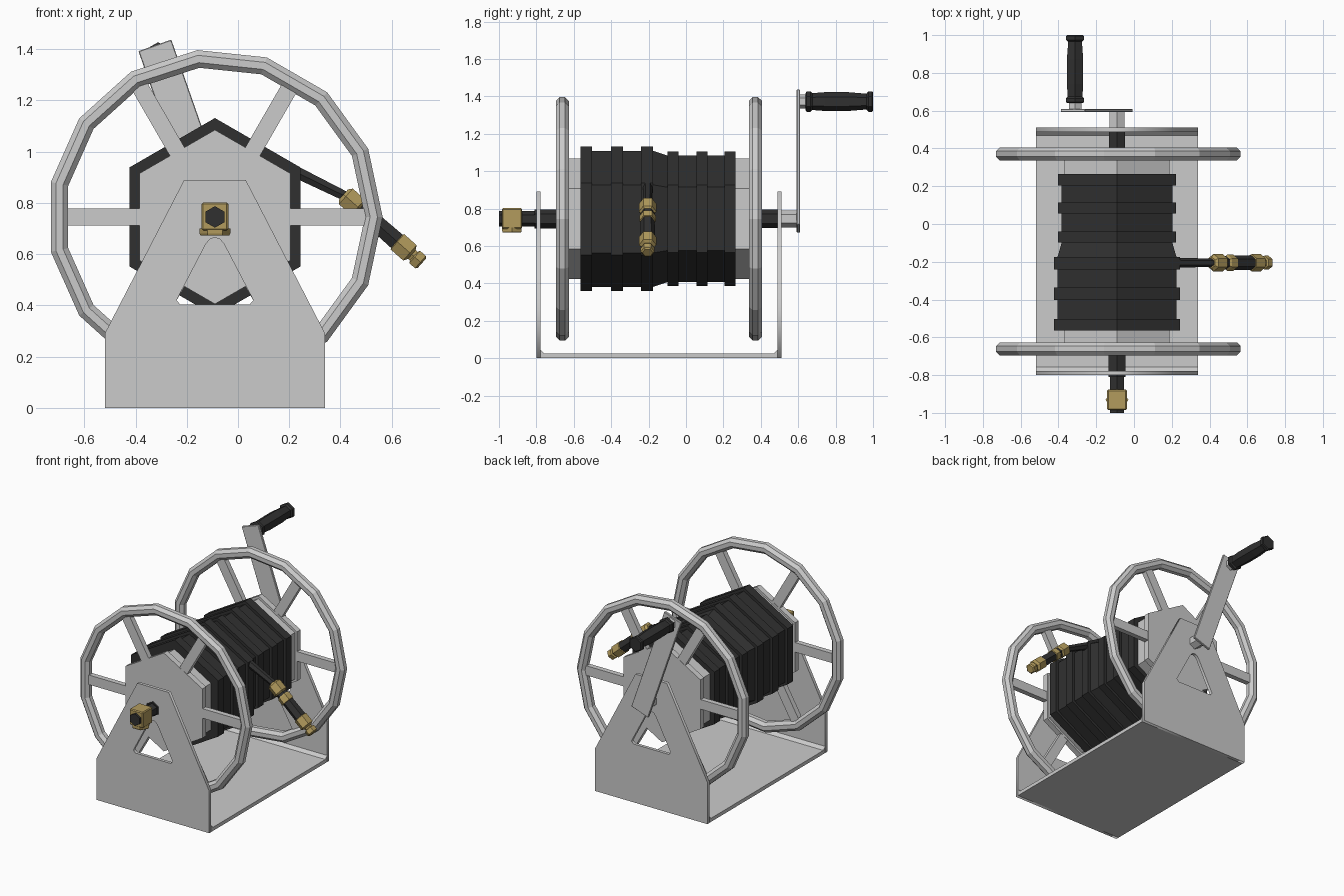
import bpy, bmesh, math
from mathutils import Vector, Matrix

if "Cube" in bpy.data.objects:
    bpy.data.objects.remove(bpy.data.objects["Cube"])

AX, AZ = -0.09, 0.745          # reel axis (runs along y)
X, Y, Z = Vector((1, 0, 0)), Vector((0, 1, 0)), Vector((0, 0, 1))


def material(name, col):
    m = bpy.data.materials.new(name)
    m.diffuse_color = (*col, 1)
    m.use_nodes = True
    m.node_tree.nodes["Principled BSDF"].inputs["Base Color"].default_value = m.diffuse_color
    return m


RUBBER = material("black_rubber", (0.03, 0.03, 0.03))
BRASS = material("brass", (0.45, 0.33, 0.11))


def finish(name, bm, mat=None):
    bmesh.ops.recalc_face_normals(bm, faces=bm.faces)
    me = bpy.data.meshes.new(name)
    bm.to_mesh(me)
    bm.free()
    ob = bpy.data.objects.new(name, me)
    bpy.context.collection.objects.link(ob)
    if mat:
        me.materials.append(mat)
    return ob


def lathe(name, profile, sides=6, mat=None, origin=(AX, 0, AZ), axis=Y, up=Z, closed=False):
    """Revolve (distance, radius) pairs about an axis; 'up' points at the first corner."""
    bm = bmesh.new()
    o, a = Vector(origin), Vector(axis).normalized()
    u = (up - a * up.dot(a)).normalized()
    v = a.cross(u)
    rings = []
    for d, r in profile:
        angs = [2 * math.pi * i / sides for i in range(sides)]
        rings.append([bm.verts.new(o + a * d + (u * math.cos(t) + v * math.sin(t)) * r) for t in angs])
    pairs = list(zip(rings, rings[1:]))
    if closed:
        pairs.append((rings[-1], rings[0]))
    for p, q in pairs:
        for i in range(sides):
            j = (i + 1) % sides
            bm.faces.new((p[i], p[j], q[j], q[i]))
    if not closed:
        bm.faces.new(rings[0])
        bm.faces.new(rings[-1])
    return finish(name, bm, mat)


def box(name, size, matrix, mat=None, bevel=0):
    bm = bmesh.new()
    bmesh.ops.create_cube(bm, size=1, matrix=matrix @ Matrix.Diagonal((*size, 1)))
    if bevel:
        bmesh.ops.bevel(bm, geom=bm.edges[:], offset=bevel, segments=1, affect='EDGES')
    return finish(name, bm, mat)


def plate(name, loops, y, thick):
    """Flat upright plate with holes from xz outlines."""
    cu = bpy.data.curves.new(name, 'CURVE')
    cu.dimensions, cu.fill_mode, cu.extrude = '2D', 'BOTH', thick / 2
    for pts in loops:
        s = cu.splines.new('POLY')
        s.points.add(len(pts) - 1)
        for p, (x, z) in zip(s.points, pts):
            p.co = (x, z, 0, 1)
        s.use_cyclic_u = True
    ob = bpy.data.objects.new(name, cu)
    bpy.context.collection.objects.link(ob)
    ob.location.y = y
    ob.rotation_euler.x = math.pi / 2
    bpy.ops.object.select_all(action='DESELECT')
    ob.select_set(True)
    bpy.context.view_layer.objects.active = ob
    bpy.ops.object.convert(target='MESH')


# Frame: two side plates with a rounded triangular window, joined by a base
half_outline = [(0.43, 0), (0.43, 0.29), (0.12, 0.89)]
half_window = [(0.135, 0.403), (0.15, 0.42), (0.035, 0.64), (0.02, 0.658)]


def mirrored(half, middle=()):
    return [(AX + x, z) for x, z in half] + [(AX, z) for z in middle] + \
           [(AX - x, z) for x, z in reversed(half)]


for side, y in (("front", -0.789), ("back", 0.499)):
    plate(side + "_frame_plate", [mirrored(half_outline), mirrored(half_window, [0.665])], y, 0.022)

bm = bmesh.new()
section = [(-0.778, 0), (0.488, 0), (0.488, 0.045), (0.468, 0.025), (-0.758, 0.025), (-0.778, 0.045)]
face = bm.faces.new([bm.verts.new((AX - 0.43, y, z)) for y, z in section])
new = bmesh.ops.extrude_face_region(bm, geom=[face])["geom"]
bmesh.ops.translate(bm, vec=(0.86, 0, 0), verts=[g for g in new if isinstance(g, bmesh.types.BMVert)])
finish("frame_base", bm)

# Reel wheels: rim, hub and six spokes each
for side, y in (("front", -0.661), ("back", 0.371)):
    ring = [math.radians(22.5 + 45 * i) for i in range(8)]
    lathe(side + "_wheel_rim", [(y + 0.0375 * math.sin(t), 0.62 + 0.0375 * math.cos(t)) for t in ring],
          15, up=X, closed=True)
    lathe(side + "_wheel_hub", [(y - 0.02, 0.34), (y + 0.02, 0.34)])
    for k in range(6):
        m = Matrix.Translation((AX, y, AZ)) @ Matrix.Rotation(k * math.pi / 3, 4, 'Y') \
            @ Matrix.Translation((0.44, 0, 0))
        box(f"{side}_wheel_spoke_{k + 1}", (0.33, 0.036, 0.066), m)

# Drum and the wound hose with raised coils
lathe("drum", [(-0.655, 0.322), (0.365, 0.322)])
coils = []
for y, w, r in ((-0.565, 0.062, 0.386), (-0.402, 0.065, 0.386), (-0.24, 0.064, 0.386),
                (-0.098, 0.058, 0.36), (0.055, 0.06, 0.36), (0.205, 0.06, 0.36)):
    valley = r - 0.022
    coils += [(y, valley), (y, r), (y + w, r), (y + w, valley)]
coils[0] = (coils[0][0], 0.3)
coils[-1] = (coils[-1][0], 0.3)
lathe("wound_hose", coils, mat=RUBBER)

# Loose hose end and nozzle
ty = -0.205
lathe("hose_tail", [(0, 0.03), (0.4, 0.021)], 6, RUBBER, (0.085, ty, 0.99), (0.35, 0, -0.172), Y)
start, aim = (0.412, ty, 0.833), (0.75, 0, -0.66)
lathe("nozzle_collar", [(0, 0.03), (0.012, 0.047), (0.075, 0.047), (0.085, 0.036), (0.10, 0.036),
                        (0.11, 0.044), (0.15, 0.044), (0.155, 0.03)], 6, BRASS, start, aim, Y)
lathe("nozzle_grip", [(0.08, 0.036), (0.29, 0.04)], 6, RUBBER, start, aim, Y)
lathe("nozzle_tip", [(0.275, 0.036), (0.28, 0.046), (0.345, 0.046), (0.355, 0.026), (0.365, 0.026),
                     (0.37, 0.037), (0.40, 0.037), (0.407, 0.028)], 6, BRASS, start, aim, Y)

# Front inlet: shaft, elbow block and nut
lathe("inlet_shaft", [(-1.0, 0.042), (-0.81, 0.042), (-0.81, 0.051), (-0.65, 0.051)], mat=RUBBER)
box("inlet_elbow", (0.104, 0.108, 0.11), Matrix.Translation((AX, -0.931, 0.747)), BRASS, 0.006)
lathe("inlet_nut", [(0.672, 0.056), (0.68, 0.06), (0.70, 0.06)], 6, BRASS,
      (AX, -0.931, 0), Z, X)

# Rear shaft, crank arm and handle
lathe("rear_shaft", [(0.36, 0.05), (0.5, 0.05)], mat=RUBBER)
lathe("crank_shaft", [(0.48, 0.046), (0.6, 0.046)])
tilt = math.radians(19.3)
arm = Matrix.Translation((AX, 0.601, AZ)) @ Matrix.Rotation(-tilt, 4, 'Y') @ Matrix.Translation((0, 0, 0.327))
box("crank_arm", (0.136, 0.018, 0.765), arm, bevel=0.003)
hub = (-0.312, 0, 1.372)
lathe("handle_pin", [(0.6, 0.038), (0.66, 0.038)], origin=hub)
lathe("handle_grip", [(0.64, 0.046), (0.645, 0.055), (0.665, 0.055), (0.675, 0.045), (0.74, 0.05),
                      (0.87, 0.05), (0.965, 0.042), (0.975, 0.055), (0.995, 0.055), (1.0, 0.048)],
      mat=RUBBER, origin=hub)
